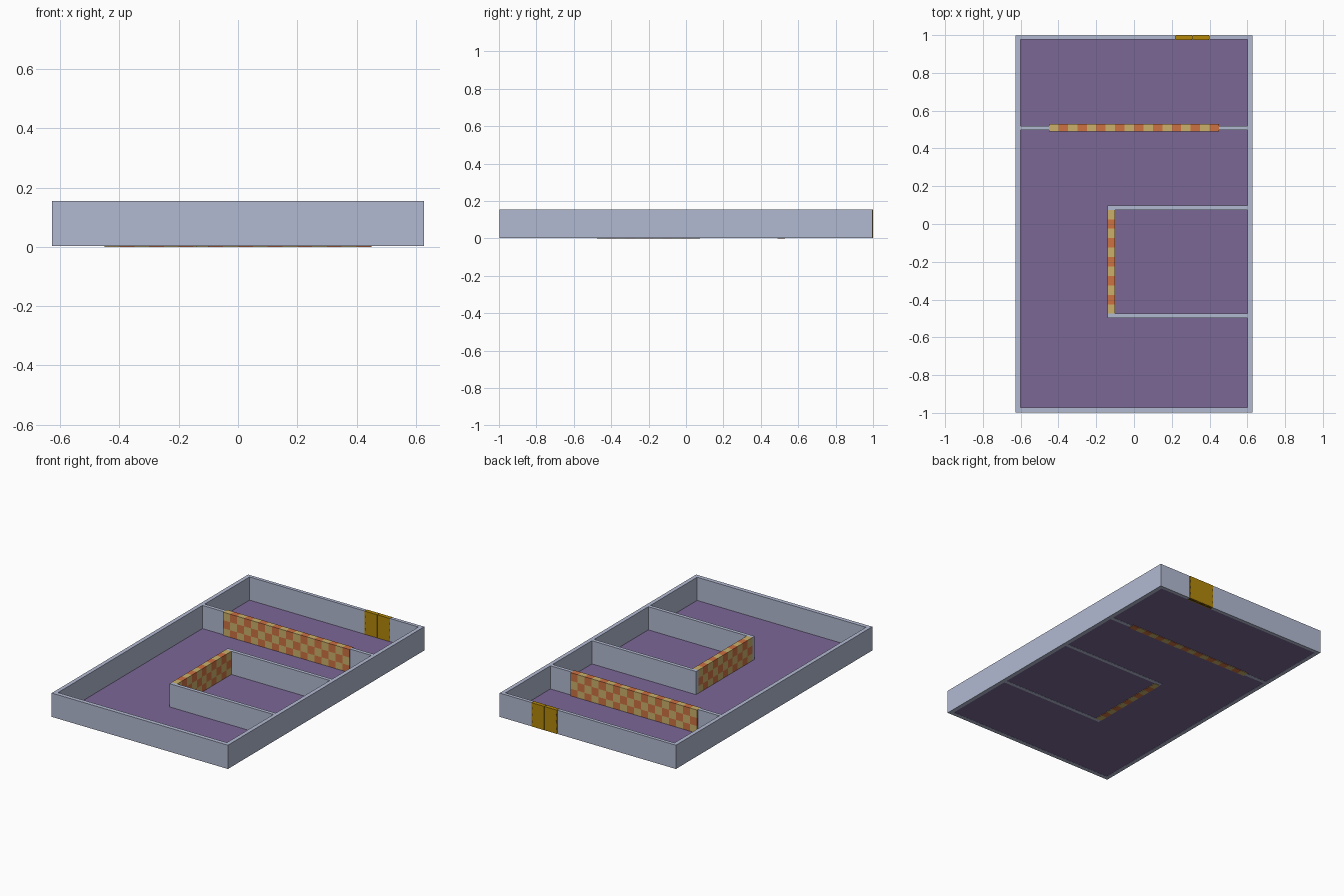
import bpy, bmesh, math
from mathutils import Vector

if "Cube" in bpy.data.objects:
    bpy.data.objects.remove(bpy.data.objects["Cube"])


def material(name, rgb):
    m = bpy.data.materials.new(name)
    lin = [c / 12.92 if c <= 0.04045 else ((c + 0.055) / 1.055) ** 2.4 for c in rgb]
    m.diffuse_color = (*lin, 1)
    m.use_nodes = True
    m.node_tree.nodes["Principled BSDF"].inputs["Base Color"].default_value = m.diffuse_color
    return m


WALL = material("blue grey wall", (0.70, 0.73, 0.82))
FLOOR = material("purple floor", (0.485, 0.405, 0.59))
TAN = material("tan tile", (0.80, 0.69, 0.42))
ORANGE = material("orange tile", (0.80, 0.45, 0.26))
GOLD = material("gold door", (0.70, 0.53, 0.04))
BROWN = material("dark brown seam", (0.28, 0.20, 0.04))

Z0, TOP = 0.002, 0.155
TILE = 0.05


def box(name, lo, hi, mats, checker_axis=None):
    """Axis-aligned box; optionally cut into alternating tiles along one axis and z."""
    lo, hi = Vector(lo), Vector(hi)
    bm = bmesh.new()
    bmesh.ops.create_cube(bm, size=1)
    for v in bm.verts:
        v.co = Vector((lo[i] + (v.co[i] + 0.5) * (hi[i] - lo[i]) for i in range(3)))
    if checker_axis is not None:
        counts = {checker_axis: round((hi - lo)[checker_axis] / TILE), 2: 3}
        for axis, n in counts.items():
            normal = Vector((0, 0, 0))
            normal[axis] = 1
            for k in range(1, n):
                cut = lo.copy()
                cut[axis] += (hi - lo)[axis] * k / n
                bmesh.ops.bisect_plane(bm, geom=bm.verts[:] + bm.edges[:] + bm.faces[:],
                                       plane_co=cut, plane_no=normal)
        for f in bm.faces:
            c = f.calc_center_median()
            cell = 0
            for axis, n in counts.items():
                t = (c[axis] - lo[axis]) / (hi - lo)[axis]
                cell += min(n - 1, max(0, math.floor(t * n)))
            f.material_index = cell % 2
    bmesh.ops.recalc_face_normals(bm, faces=bm.faces[:])
    mesh = bpy.data.meshes.new(name)
    bm.to_mesh(mesh)
    bm.free()
    for m in mats:
        mesh.materials.append(m)
    ob = bpy.data.objects.new(name, mesh)
    bpy.context.collection.objects.link(ob)
    return ob


def wall(name, x0, x1, y0, y1):
    return box(name, (x0, y0, Z0), (x1, y1, TOP), [WALL])


# Floor
box("floor", (-0.601, -0.971, 0.003), (0.601, 0.976, 0.006), [FLOOR])

# Outer walls, with an opening for the door in the back
wall("left_wall", -0.627, -0.601, -0.998, 0.998)
wall("right_wall", 0.601, 0.627, -0.998, 0.998)
wall("front_wall", -0.601, 0.601, -0.998, -0.971)
wall("back_wall_left", -0.601, 0.217, 0.976, 0.998)
wall("back_wall_right", 0.400, 0.601, 0.976, 0.998)

# Dividing wall on either side of the tiled panels
wall("divider_left", -0.601, -0.45, 0.497, 0.52)
wall("divider_right", 0.45, 0.601, 0.497, 0.52)

# Walls of the side room
wall("room_wall_back", -0.14, 0.601, 0.075, 0.098)
wall("room_wall_front", -0.14, 0.601, -0.498, -0.475)

# Tiled panels
box("divider_panel_left", (-0.45, 0.49, 0), (0, 0.53, TOP), [TAN, ORANGE], 0)
box("divider_panel_right", (0, 0.49, 0), (0.45, 0.53, TOP), [ORANGE, TAN], 0)
box("room_panel", (-0.14, -0.475, 0), (-0.10, 0.075, TOP), [TAN, ORANGE], 1)

# Double door: dark core showing in the seams, two gold leaves, small hinges
box("door_core", (0.217, 0.980, Z0), (0.400, 0.994, TOP - 0.001), [BROWN])
for side, x0, x1, hinge in (("left", 0.219, 0.307, 0.223), ("right", 0.310, 0.398, 0.394)):
    box("door_leaf_" + side, (x0, 0.975, Z0), (x1, 1.0, TOP), [GOLD])
    for i, z in enumerate((0.035, 0.078, 0.120)):
        box(f"hinge_{side}_{i + 1}", (hinge - 0.002, 0.974, z - 0.008),
            (hinge + 0.002, 1.001, z + 0.008), [BROWN])
